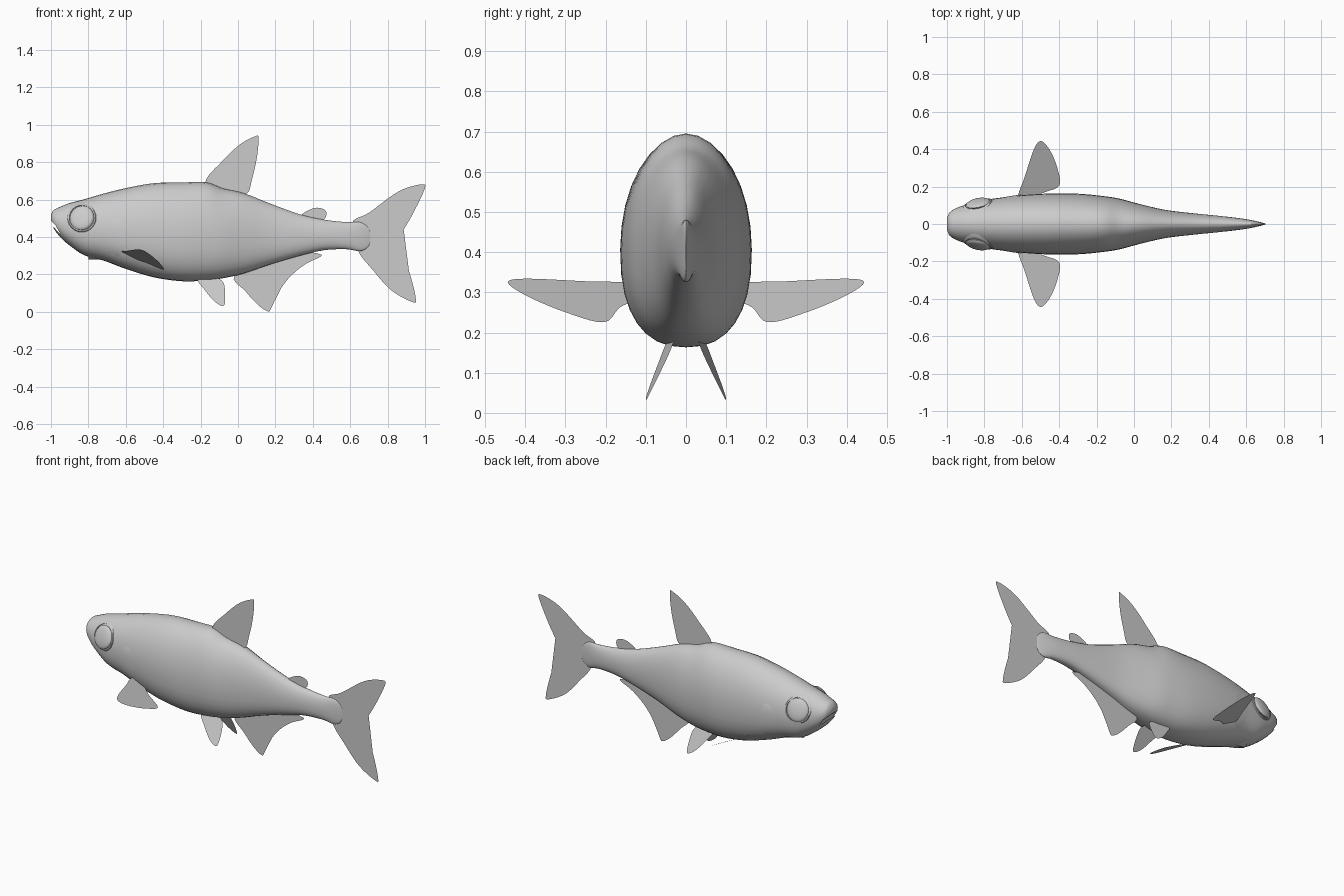
import bpy, bmesh, math
from mathutils import Vector, Matrix

if "Cube" in bpy.data.objects:
    bpy.data.objects.remove(bpy.data.objects["Cube"])

grey = bpy.data.materials.new("plain grey")
grey.use_nodes = True
GREY = (0.6, 0.6, 0.6, 1)
grey.diffuse_color = GREY
grey.node_tree.nodes["Principled BSDF"].inputs["Base Color"].default_value = GREY


def finish(name, bm, smooth=True):
    mesh = bpy.data.meshes.new(name)
    bm.to_mesh(mesh)
    bm.free()
    mesh.materials.append(grey)
    obj = bpy.data.objects.new(name, mesh)
    bpy.context.collection.objects.link(obj)
    if smooth:
        bpy.ops.object.select_all(action='DESELECT')
        obj.select_set(True)
        bpy.context.view_layer.objects.active = obj
        bpy.ops.object.shade_smooth_by_angle(angle=math.radians(40))
    return obj


def spline(points, steps, closed=False):
    """Smooth curve through points of any dimension."""
    n = len(points)
    pick = (lambda i: points[i % n]) if closed else (lambda i: points[min(max(i, 0), n - 1)])
    out = []
    for i in range(n if closed else n - 1):
        for k in range(steps):
            t = k / steps
            out.append([0.5 * (2 * b + (c - a) * t + (2 * a - 5 * b + 4 * c - d) * t ** 2
                               + (3 * b - a - 3 * c + d) * t ** 3)
                        for a, b, c, d in zip(pick(i - 1), pick(i), pick(i + 1), pick(i + 2))])
    return out if closed else out + [list(points[-1])]


# Body stations: x, top, bottom, half width
STATIONS = spline([
    (-1, .52, .485, .03), (-.985, .545, .445, .063), (-.95, .562, .4, .085),
    (-.9, .582, .355, .103), (-.82, .603, .302, .124), (-.72, .632, .275, .14),
    (-.6, .662, .23, .154), (-.45, .688, .185, .163), (-.3, .692, .164, .162),
    (-.17, .693, .168, .15), (-.08, .66, .18, .136), (.03, .635, .205, .107),
    (.17, .58, .253, .075), (.33, .522, .3, .056), (.46, .493, .33, .043),
    (.58, .48, .335, .029), (.65, .48, .325, .016), (.69, .458, .342, .006),
    (.705, .43, .37, .001)], 4)
LOW_POWER = .82


def middle(top, bottom):
    return bottom + .45 * (top - bottom)


def skin(x, z):
    """Half width of the body at a point seen from the side."""
    for a, b in zip(STATIONS, STATIONS[1:]):
        if a[0] <= x <= b[0]:
            t = (x - a[0]) / (b[0] - a[0])
            _, top, bottom, half = [p + (q - p) * t for p, q in zip(a, b)]
            mid = middle(top, bottom)
            s = (z - mid) / (top - mid) if z > mid else (mid - z) / (mid - bottom)
            p = 1 if z > mid else LOW_POWER
            return half * max(0, 1 - s ** (2 / p)) ** (p / 2)
    return 0


# Body: lofted egg-shaped rings
bm = bmesh.new()
SIDES = 32
rings = []
for x, top, bottom, half in STATIONS:
    mid = middle(top, bottom)
    ring = []
    for i in range(SIDES):
        c, s = math.cos(math.tau * i / SIDES), math.sin(math.tau * i / SIDES)
        p = 1 if s >= 0 else LOW_POWER
        y = half * math.copysign(abs(c) ** p, c)
        z = mid + (s * (top - mid) if s >= 0 else -abs(s) ** p * (mid - bottom))
        ring.append(bm.verts.new((x, y, z)))
    rings.append(ring)
for a, b in zip(rings, rings[1:]):
    for i in range(SIDES):
        j = (i + 1) % SIDES
        bm.faces.new((a[i], a[j], b[j], b[i]))
bm.faces.new(rings[0])
bm.faces.new(rings[-1][::-1])
bmesh.ops.recalc_face_normals(bm, faces=bm.faces)
body = finish("body", bm)

# Mouth slit: a thin wedge cut into the snout
bm = bmesh.new()
wedge = [(-1.02, .507), (-.975, .462), (-.945, .41), (-.982, .45), (-1.02, .48)]
face = bm.faces.new([bm.verts.new((x, -.2, z)) for x, z in wedge])
grown = bmesh.ops.extrude_face_region(bm, geom=[face])
bmesh.ops.translate(bm, vec=(0, .4, 0),
                    verts=[v for v in grown["geom"] if isinstance(v, bmesh.types.BMVert)])
bmesh.ops.recalc_face_normals(bm, faces=bm.faces)
cutter = finish("mouth_cutter", bm, smooth=False)
cutter.hide_render = True
cutter.hide_viewport = True
cut = body.modifiers.new("mouth", 'BOOLEAN')
cut.operation = 'DIFFERENCE'
cut.object = cutter
cut.solver = 'EXACT'
bpy.context.view_layer.objects.active = body
bpy.ops.object.modifier_apply(modifier=cut.name)
bpy.data.objects.remove(cutter)


def fin(name, outline, place=lambda x, v: (x, 0, v)):
    bm = bmesh.new()
    bm.faces.new([bm.verts.new(place(*p)) for p in spline(outline, 5, closed=True)])
    bmesh.ops.triangulate(bm, faces=bm.faces)
    finish(name, bm, smooth=False)


# Fins on the centre line, outlined in x and z
fin("dorsal_fin", [(-.175, .69), (-.08, .81), (.01, .895), (.09, .938), (.11, .93), (.1, .82),
                   (.075, .71), (.045, .63), (-.06, .62)])
fin("adipose_fin", [(.34, .515), (.37, .54), (.42, .557), (.465, .545), (.472, .515),
                    (.45, .49), (.38, .49)])
fin("tail_fin", [(.61, .475), (.7, .53), (.86, .645), (.985, .682), (.995, .65), (.93, .515),
                 (.868, .405), (.868, .35), (.92, .2), (.95, .075), (.935, .052), (.82, .115),
                 (.72, .225), (.64, .33)])
fin("anal_fin", [(-.02, .19), (.04, .11), (.11, .035), (.16, .003), (.178, .02), (.22, .11),
                 (.28, .19), (.36, .255), (.44, .295), (.435, .31), (.35, .315), (.15, .26)])

for side, sign in (("left", 1), ("right", -1)):
    # Chest fins lie in a tilted plane, outlined in x and y
    fin(side + "_pectoral_fin",
        [(-.62, .14), (-.585, .25), (-.535, .4), (-.497, .443), (-.45, .395), (-.41, .3),
         (-.4, .205), (-.49, .165), (-.56, .12)],
        lambda x, y: (x, sign * y, .325 - .5 * (x + .62) + .21 * (y - .155)))
    # Belly fins splay outward, outlined in x and z
    fin(side + "_pelvic_fin",
        [(-.215, .175), (-.18, .12), (-.13, .06), (-.085, .032), (-.07, .05), (-.07, .12),
         (-.085, .165), (-.14, .19)],
        lambda x, z: (x, sign * (.05 - .14 * (x + .21) + .49 * (.17 - z)), z))

    # Eye: flattened ball with a raised rim, set square to the skin
    ex, ez, d = -.835, .503, .04
    normal = Vector(((skin(ex - d, ez) - skin(ex + d, ez)) / (2 * d), 1,
                     (skin(ex, ez - d) - skin(ex, ez + d)) / (2 * d))).normalized()
    normal.y *= sign
    turn = normal.to_track_quat('Z', 'Y').to_matrix().to_4x4()
    seat = Matrix.Translation((ex, sign * skin(ex, ez), ez)) @ turn
    bm = bmesh.new()
    bmesh.ops.create_uvsphere(bm, u_segments=16, v_segments=10, radius=1,
                              matrix=seat @ Matrix.Diagonal((.066, .069, .018, 1)))
    finish(side + "_eye", bm)
    bm = bmesh.new()
    loops = [[bm.verts.new((ex + r * math.cos(a), sign * (skin(ex + r * math.cos(a),
              ez + r * math.sin(a)) + lift), ez + r * math.sin(a)))
              for a in [math.tau * i / 24 for i in range(24)]]
             for r, lift in ((.063, -.004), (.067, .006), (.074, .005), (.079, -.004))]
    for a, b in zip(loops, loops[1:]):
        for i in range(24):
            bm.faces.new((a[i], a[i - 1], b[i - 1], b[i]))
    bmesh.ops.recalc_face_normals(bm, faces=bm.faces)
    finish(side + "_eye_rim", bm)

    # Gill cover: shallow plate following the skin, lifted at its rear edge
    bm = bmesh.new()
    bmesh.ops.create_grid(bm, x_segments=10, y_segments=12, size=1)
    for v in bm.verts:
        u, w = v.co.x, v.co.y
        x = -.7 + .1 * u * (1 if u < 0 else math.sqrt(1 - .8 * w * w))
        z = .4 + .12 * w
        rise = -.004 + .008 * (u + 1) / 2 * (1 - w ** 4)
        v.co = (x, sign * (skin(x, z) + rise), z)
    if sign > 0:
        bmesh.ops.reverse_faces(bm, faces=bm.faces)
    finish(side + "_gill_cover", bm)
